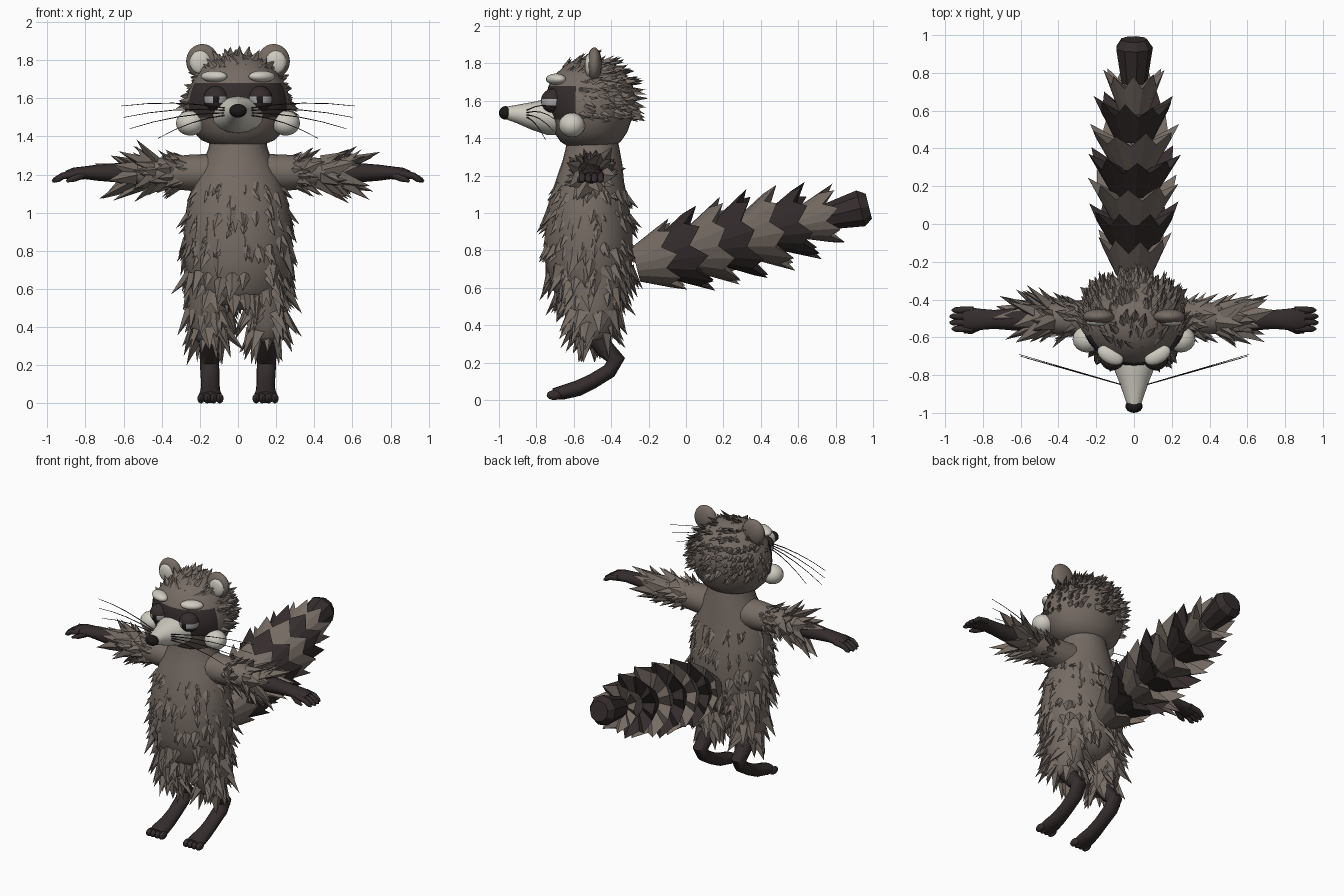
import bpy, bmesh, math, random
from mathutils import Vector, Matrix

random.seed(7)
if "Cube" in bpy.data.objects:
    bpy.data.objects.remove(bpy.data.objects["Cube"])


def material(name, rgb):
    m = bpy.data.materials.new(name)
    m.use_nodes = True
    m.diffuse_color = (*rgb, 1)
    m.node_tree.nodes["Principled BSDF"].inputs["Base Color"].default_value = (*rgb, 1)
    return m


FUR = material("brown fur", (.18, .148, .127))
DARK = material("dark fur", (.036, .026, .026))
CREAM = material("cream", (.62, .6, .53))
EYE = material("eye grey", (.4, .4, .4))
BLACK = material("nose black", (.012, .01, .01))
X, Y, Z = Vector((1, 0, 0)), Vector((0, 1, 0)), Vector((0, 0, 1))
SIDES = (("left", 1), ("right", -1))


def finish(name, bm, mats, smooth=True):
    bmesh.ops.recalc_face_normals(bm, faces=bm.faces)
    mesh = bpy.data.meshes.new(name)
    bm.to_mesh(mesh)
    bm.free()
    for m in mats if isinstance(mats, tuple) else (mats,):
        mesh.materials.append(m)
    for p in mesh.polygons:
        p.use_smooth = smooth
    if smooth:
        mesh.set_sharp_from_angle(angle=math.radians(50))
    ob = bpy.data.objects.new(name, mesh)
    bpy.context.collection.objects.link(ob)
    return ob


def loft(name, rings, side, mats, seg=16, mirror=1, rule=None, smooth=True):
    """Skin elliptical rings (x, y, z, half width, half height) along a path."""
    bm = bmesh.new()
    mid = [Vector((r[0] * mirror, r[1], r[2])) for r in rings]
    loops = []
    for i, r in enumerate(rings):
        tangent = (mid[min(i + 1, len(mid) - 1)] - mid[max(i - 1, 0)]).normalized()
        up = tangent.cross(side).normalized()
        loops.append([bm.verts.new(mid[i] + side * r[3] * math.cos(a) + up * r[4] * math.sin(a))
                      for a in (math.tau * k / seg for k in range(seg))])
    for a, b in zip(loops, loops[1:]):
        for k in range(seg):
            n = (k + 1) % seg
            bm.faces.new((a[k], a[n], b[n], b[k]))
    bm.faces.new(loops[0])
    bm.faces.new(loops[-1])
    if rule:
        for f in bm.faces:
            f.material_index = rule(f.calc_center_median())
    return finish(name, bm, mats, smooth)


def ball(name, at, size, mats, turn=0, rule=None, seg=16):
    bm = bmesh.new()
    place = Matrix.Translation(at) @ Matrix.Rotation(turn, 4, 'Z') @ Matrix.Diagonal((*size, 1))
    bmesh.ops.create_uvsphere(bm, u_segments=seg, v_segments=seg, radius=1, matrix=place)
    if rule:
        for f in bm.faces:
            f.material_index = rule(f.calc_center_median())
    return finish(name, bm, mats)


def tufts(name, base, count, flow, lift, length, keep):
    """Scatter pointed leaf-like tufts over a surface, leaning along the flow."""
    bm = bmesh.new()
    mesh = base.data
    polys = [p for p in mesh.polygons if keep(p.center)]
    for p in random.choices(polys, weights=[q.area for q in polys], k=count):
        corners = [mesh.vertices[i].co for i in p.vertices]
        w = [random.random() for c in corners]
        at = sum((c * k for c, k in zip(corners, w)), Vector()) / sum(w)
        jitter = Vector([random.uniform(-.3, .3) for k in range(3)])
        d = (flow + p.normal * lift * random.uniform(.6, 1.4) + jitter).normalized()
        size = length(at) * random.uniform(.6, 1.25)
        across = d.cross(p.normal).normalized()
        thick = across.cross(d)
        at = at - p.normal * .01
        wide, deep = size * .34, size * .2
        ring = [bm.verts.new(at + v) for v in
                (across * wide, thick * deep, -across * wide, -thick * deep)]
        tip = bm.verts.new(at + d * size)
        bm.faces.new(ring)
        for k in range(4):
            bm.faces.new((ring[k], ring[(k + 1) % 4], tip))
    return finish(name, bm, FUR, smooth=False)


# Torso and neck
torso = loft("torso", [(0, y, z, a, b) for z, y, a, b in (
    (1.42, -.5, .14, .13), (1.34, -.5, .155, .145), (1.27, -.5, .18, .16),
    (1.18, -.51, .225, .18), (1.05, -.52, .265, .215), (.9, -.52, .285, .235),
    (.75, -.52, .28, .235), (.62, -.51, .26, .21), (.54, -.5, .2, .17), (.49, -.5, .1, .1))],
    X, FUR, seg=24)
tufts("torso_fur", torso, 290, -Z, .6,
      lambda p: .085 if p.z > .8 else .115, lambda p: .55 < p.z < 1.2)

# Head with the dark eye mask
head = loft("head", [(0, -.51, z, a, b) for z, a, b in (
    (1.355, .13, .12), (1.38, .19, .16), (1.43, .24, .195), (1.5, .27, .22), (1.55, .275, .235),
    (1.6, .27, .24), (1.64, .26, .235), (1.68, .243, .225), (1.74, .2, .19), (1.79, .145, .135),
    (1.82, .085, .08), (1.83, .02, .02))],
    X, (FUR, DARK), seg=36, rule=lambda c: int(1.5 < c.z < 1.68 and c.y < -.6))
tufts("head_fur", head, 330, Vector((0, .9, -.25)), .7, lambda p: .07,
      lambda p: p.z > 1.5 and (p.y > -.58 or p.z > 1.73))

# Muzzle and nose
loft("muzzle", [(0, -.66, 1.515, .15, .1), (0, -.74, 1.515, .118, .098), (0, -.82, 1.52, .085, .075),
                (0, -.9, 1.53, .056, .05), (0, -.96, 1.535, .036, .034)], X, CREAM)
ball("nose", (0, -.965, 1.535), (.046, .035, .036), BLACK)

# Paired face parts
for label, s in SIDES:
    ball(label + "_cheek", (.25 * s, -.61, 1.47), (.075, .07, .065), CREAM)
    ball(label + "_brow", (.125 * s, -.695, 1.715), (.075, .045, .03), CREAM, turn=.5 * s)
    ball(label + "_eye", (.115 * s, -.71, 1.6), (.065, .065, .065), (DARK, EYE, BLACK), seg=24,
         rule=lambda c: 0 if not 1.575 < c.z < 1.608 else
         2 if abs(abs(c.x) - .11) < .017 else 1)
    ball(label + "_ear", (.187 * s, -.49, 1.795), (.085, .04, .09), FUR)
    ball(label + "_inner_ear", (.198 * s, -.52, 1.79), (.055, .022, .06), CREAM)
    # Whiskers
    for n, (x, y, z) in enumerate(((.61, -.69, 1.56), (.6, -.7, 1.5), (.57, -.71, 1.44),
                                   (.42, -.75, 1.39))):
        a, b = Vector((.07, -.85, 1.55 - n * .013)), Vector((x, y, z))
        loft(label + "_whisker_%d" % n,
             [(*(a.lerp(b, t) + Z * .08 * t * (1 - t)), .0035 - .002 * t, .0035 - .002 * t)
              for t in (0, .25, .5, .75, 1)], Y, DARK, seg=5, mirror=s)

# Arms, hands and legs
for label, s in SIDES:
    sleeve = loft(label + "_upper_arm", [
        (.1, -.5, 1.21, .11, .1), (.25, -.5, 1.21, .1, .095), (.4, -.5, 1.21, .085, .08),
        (.52, -.5, 1.21, .07, .065), (.56, -.5, 1.21, .05, .045)], Y, FUR, mirror=s)
    tufts(label + "_arm_fur", sleeve, 95, X * s, .75,
          lambda p: .07 + max(0, abs(p.x) - .3) * .45, lambda p: abs(p.x) > .28)
    loft(label + "_forearm", [
        (.5, -.5, 1.21, .055, .055), (.62, -.505, 1.21, .06, .052), (.74, -.505, 1.21, .05, .042),
        (.8, -.505, 1.21, .055, .034), (.86, -.505, 1.205, .062, .032), (.9, -.505, 1.195, .055, .025)],
        Y, DARK, mirror=s)
    for n in range(4):
        y, reach = -.555 + n * .033, .975 - .012 * (n in (0, 3))
        loft(label + "_finger_%d" % n, [
            (.85, y, 1.205, .018, .02), (.92, y, 1.193, .018, .018),
            (reach - .015, y, 1.172, .015, .014), (reach, y, 1.165, .006, .006)],
            Y, DARK, seg=8, mirror=s)
    loft(label + "_thumb", [(.81, -.54, 1.2, .02, .02), (.86, -.565, 1.18, .018, .018),
                            (.9, -.572, 1.165, .007, .007)], Y, DARK, seg=8, mirror=s)

    thigh = loft(label + "_thigh", [
        (.14, -.5, .68, .12, .17), (.148, -.5, .52, .118, .15), (.15, -.5, .42, .105, .125),
        (.15, -.5, .35, .085, .1), (.15, -.5, .32, .06, .07)], X, FUR, mirror=s)
    tufts(label + "_thigh_fur", thigh, 75, -Z, .6, lambda p: .125,
          lambda p: .33 < p.z < .62)
    loft(label + "_lower_leg", [
        (.15, -.5, .37, .06, .06), (.15, -.43, .27, .052, .05), (.15, -.375, .215, .05, .05),
        (.147, -.41, .155, .05, .04), (.145, -.5, .1, .048, .04), (.145, -.58, .062, .052, .042),
        (.145, -.66, .04, .062, .038), (.145, -.71, .032, .055, .03)], X, DARK, mirror=s)
    for n in range(4):
        ball(label + "_toe_%d" % n, ((.095 + n * .033) * s, -.705, .026),
             (.02, .04, .026), DARK, seg=10)

# Tail: overlapping flared tiers with jagged rims, in alternating colours
axis = Vector((0, .97, .24))
lift = axis.cross(X)
start, step = Vector((0, -.045, .78)), Vector((0, .144, .036))
tiers = (.2, .24, .245, .25, .24, .215, .165)
points = 9
for i, radius in enumerate(tiers):
    bm = bmesh.new()
    centre = start + step * i

    def ring_point(k, r, offset):
        a = math.tau * k / (points * 2) + i * .2
        return bm.verts.new(centre + axis * offset + (X * math.cos(a) + lift * math.sin(a)) * r)

    count = points * 2
    root = [ring_point(k, radius * .48, -.23) for k in range(count)]
    rim = [ring_point(k, radius * (.84 if k % 2 else 1), -.075 if k % 2 else random.uniform(-.015, .01))
           for k in range(count)]
    hub = bm.verts.new(centre - axis * .13)
    bm.faces.new(root)
    for k in range(count):
        n = (k + 1) % count
        bm.faces.new((root[k], root[n], rim[n], rim[k]))
        bm.faces.new((rim[k], rim[n], hub))
    finish("tail_tier_%d" % i, bm, DARK if i % 2 else FUR, smooth=False)
end = start + step * len(tiers)
loft("tail_tip", [(*(end + axis * o), r, r) for o, r in
                  ((-.22, .07), (-.03, .1), (.015, .07))], X, DARK, seg=9, smooth=False)
